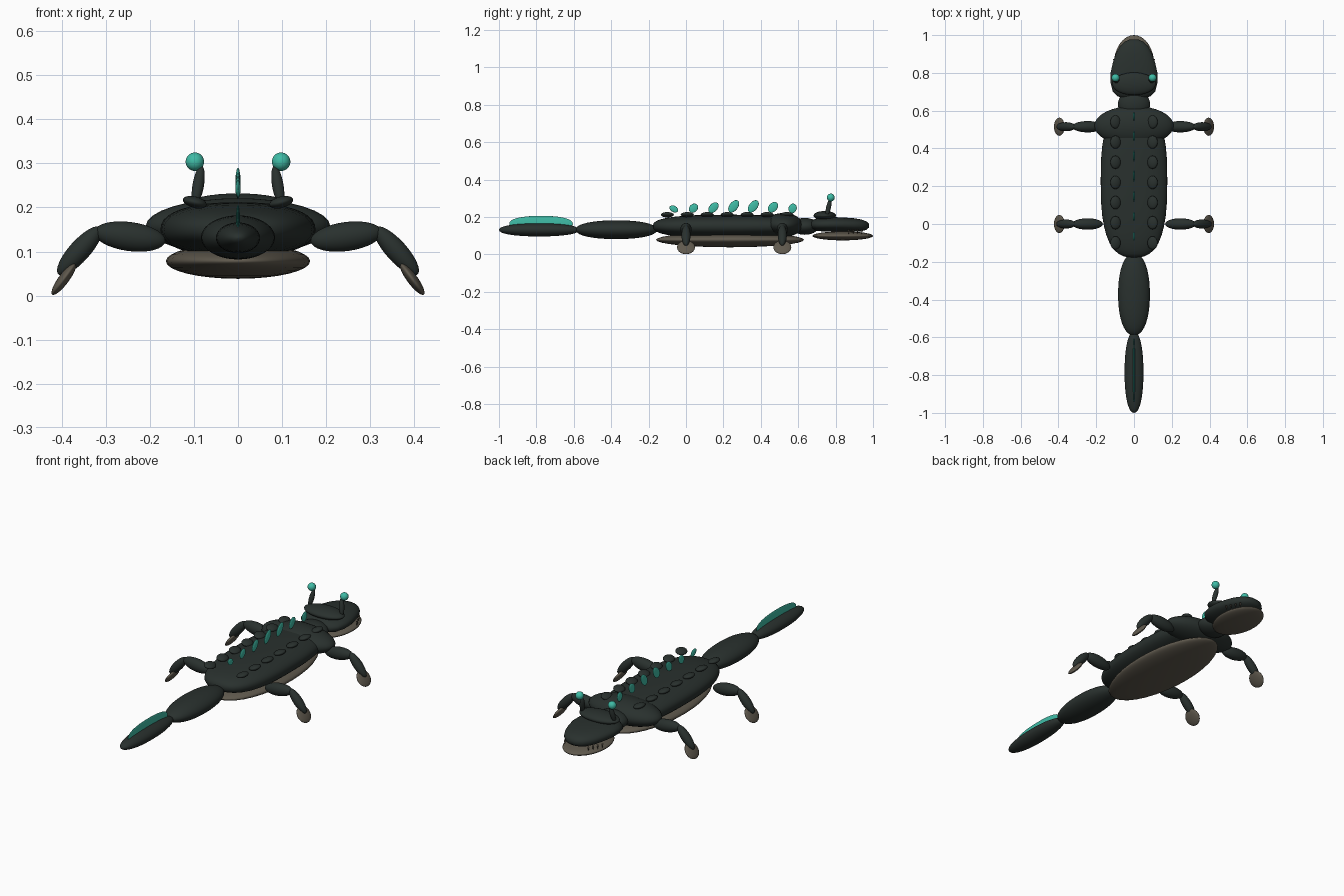
import bpy, math
from mathutils import Vector, Matrix

if "Cube" in bpy.data.objects:
    bpy.data.objects.remove(bpy.data.objects["Cube"])


def material(name, rgb):
    m = bpy.data.materials.new(name)
    m.diffuse_color = (*rgb, 1)
    m.use_nodes = True
    m.node_tree.nodes["Principled BSDF"].inputs["Base Color"].default_value = m.diffuse_color
    return m


DARK = material("dark_hide", (0.022, 0.030, 0.027))
TAUPE = material("pale_underside", (0.115, 0.10, 0.075))
TEAL = material("teal_glow", (0.05, 0.50, 0.38))


def finish(ob, name, mat):
    ob.name = name
    ob.data.materials.append(mat)
    for p in ob.data.polygons:
        p.use_smooth = True
    return ob


def blob(name, loc, radii, mat, rot=(0, 0, 0), seg=32):
    """Ellipsoid with given radii."""
    bpy.ops.mesh.primitive_uv_sphere_add(segments=seg, ring_count=seg // 2,
                                         radius=1, location=loc, rotation=rot)
    ob = bpy.context.object
    ob.scale = radii
    return finish(ob, name, mat)


def limb(name, a, b, ry, rt, mat):
    """Ellipsoid stretched from a to b; ry is its y radius, rt its thickness."""
    a, b = Vector(a), Vector(b)
    axis = (b - a).normalized()
    side = (Vector((0, 1, 0)) - axis * axis.y).normalized()
    thick = axis.cross(side)
    ob = blob(name, (0, 0, 0), (1, 1, 1), mat)
    basis = Matrix((thick, side, axis)).transposed().to_4x4()
    ob.matrix_world = (Matrix.Translation((a + b) / 2) @ basis
                       @ Matrix.Diagonal((rt, ry, (b - a).length / 2, 1)))
    return ob


def loft(name, rings, mat, power=2.3, n=40):
    """Skin of superellipse sections (y, half width, half height, centre z)."""
    verts, faces = [], []
    for y, w, h, z in rings:
        for i in range(n):
            c, s = math.cos(2 * math.pi * i / n), math.sin(2 * math.pi * i / n)
            verts.append((w * math.copysign(abs(c) ** (2 / power), c), y,
                          z + h * math.copysign(abs(s) ** (2 / power), s)))
    for r in range(len(rings) - 1):
        for i in range(n):
            j = (i + 1) % n
            faces.append((r * n + i, (r + 1) * n + i, (r + 1) * n + j, r * n + j))
    faces.append(tuple(range(n)))
    faces.append(tuple(reversed(range((len(rings) - 1) * n, len(rings) * n))))
    me = bpy.data.meshes.new(name)
    me.from_pydata(verts, [], faces)
    ob = bpy.data.objects.new(name, me)
    bpy.context.collection.objects.link(ob)
    return finish(ob, name, mat)


def capsule_rings(y0, y1, w, h, z, p, n=20):
    """Rings of a blunt-ended ellipsoid along y."""
    out = []
    for k in range(n + 1):
        t = -math.cos(math.pi * k / n)
        f = max(1 - abs(t) ** p, 0.0) ** (1 / p) + 0.001
        out.append(((y0 + y1) / 2 + t * (y1 - y0) / 2, w * f, h * f, z))
    return out


# Torso, shoulders, neck and belly
loft("torso", capsule_rings(-0.178, 0.635, 0.176, 0.062, 0.15, 2.7), DARK, 2.3)
blob("shoulders", (0, 0.52, 0.157), (0.21, 0.105, 0.064), DARK)
blob("neck", (0, 0.635, 0.15), (0.085, 0.075, 0.045), DARK)
blob("belly", (0, 0.235, 0.078), (0.164, 0.395, 0.04), TAUPE)

# Tail and its fin
loft("tail_base", capsule_rings(-0.59, -0.155, 0.084, 0.050, 0.132, 2.2), DARK, 2)
loft("tail_tip", capsule_rings(-1.0, -0.57, 0.050, 0.035, 0.131, 2.2), DARK, 2)
loft("tail_fin", capsule_rings(-0.945, -0.605, 0.005, 0.043, 0.163, 2.3), TEAL, 2)

# Head: upper jaw, brow ridge and lower jaw
loft("upper_jaw", [(0.665, 0.05, 0.012, 0.158), (0.675, 0.085, 0.025, 0.158),
                   (0.70, 0.112, 0.034, 0.159), (0.75, 0.125, 0.038, 0.160),
                   (0.80, 0.124, 0.039, 0.160), (0.85, 0.113, 0.038, 0.159),
                   (0.90, 0.097, 0.036, 0.157), (0.94, 0.075, 0.031, 0.155),
                   (0.965, 0.050, 0.022, 0.154), (0.978, 0.02, 0.01, 0.153)],
     DARK)
blob("brow_ridge", (0, 0.742, 0.207), (0.115, 0.060, 0.025), DARK)
blob("lower_jaw", (0, 0.838, 0.099), (0.108, 0.162, 0.024), TAUPE)

# Dorsal spines: y, z, long radius, short radius, lean
spines = [(-0.065, 0.243, 0.025, 0.017, -60), (0.04, 0.247, 0.027, 0.022, 45),
          (0.147, 0.250, 0.033, 0.022, 42), (0.255, 0.257, 0.038, 0.023, 38),
          (0.36, 0.257, 0.038, 0.023, 38), (0.465, 0.252, 0.032, 0.023, 42),
          (0.57, 0.246, 0.026, 0.022, 20)]
for i, (y, z, a, b, lean) in enumerate(spines):
    blob(f"dorsal_spine_{i}", (0, y, z), (0.006, b, a), TEAL,
         (-math.radians(lean), 0, 0), 20)

for s, tag in ((-1, "left"), (1, "right")):
    # Back scutes
    for i in range(7):
        loft_scute = blob(f"{tag}_scute_{i}", (s * 0.098, -0.1 + 0.1067 * i, 0.212),
                          (0.028, 0.035, 0.013), DARK, (0, -s * 0.25, 0), 20)
    # Eye stalks and eyes
    limb(f"{tag}_eye_stalk", (s * 0.098, 0.752, 0.205), (s * 0.083, 0.772, 0.295),
         0.013, 0.013, DARK)
    blob(f"{tag}_eye", (s * 0.098, 0.774, 0.304), (0.021, 0.021, 0.021), TEAL)
    # Teeth along the jaw edge
    for i in range(4):
        t = i / 3
        bpy.ops.mesh.primitive_cone_add(
            vertices=10, radius1=0.005, radius2=0, depth=0.026,
            location=(s * (0.106 - 0.035 * t), 0.87 + 0.07 * t, 0.12),
            rotation=(math.pi, 0, 0))
        finish(bpy.context.object, f"{tag}_tooth_{i}", TAUPE)
    # Legs and feet
    for y, pos in ((0.0, "rear"), (0.515, "front")):
        limb(f"{tag}_{pos}_upper_leg", (s * 0.165, y, 0.123), (s * 0.327, y, 0.145),
             0.030, 0.033, DARK)
        limb(f"{tag}_{pos}_lower_leg", (s * 0.312, y, 0.155), (s * 0.408, y, 0.048),
             0.024, 0.024, DARK)
        limb(f"{tag}_{pos}_foot", (s * 0.369, y, 0.074), (s * 0.422, y, 0.002),
             0.048, 0.012, TAUPE)
